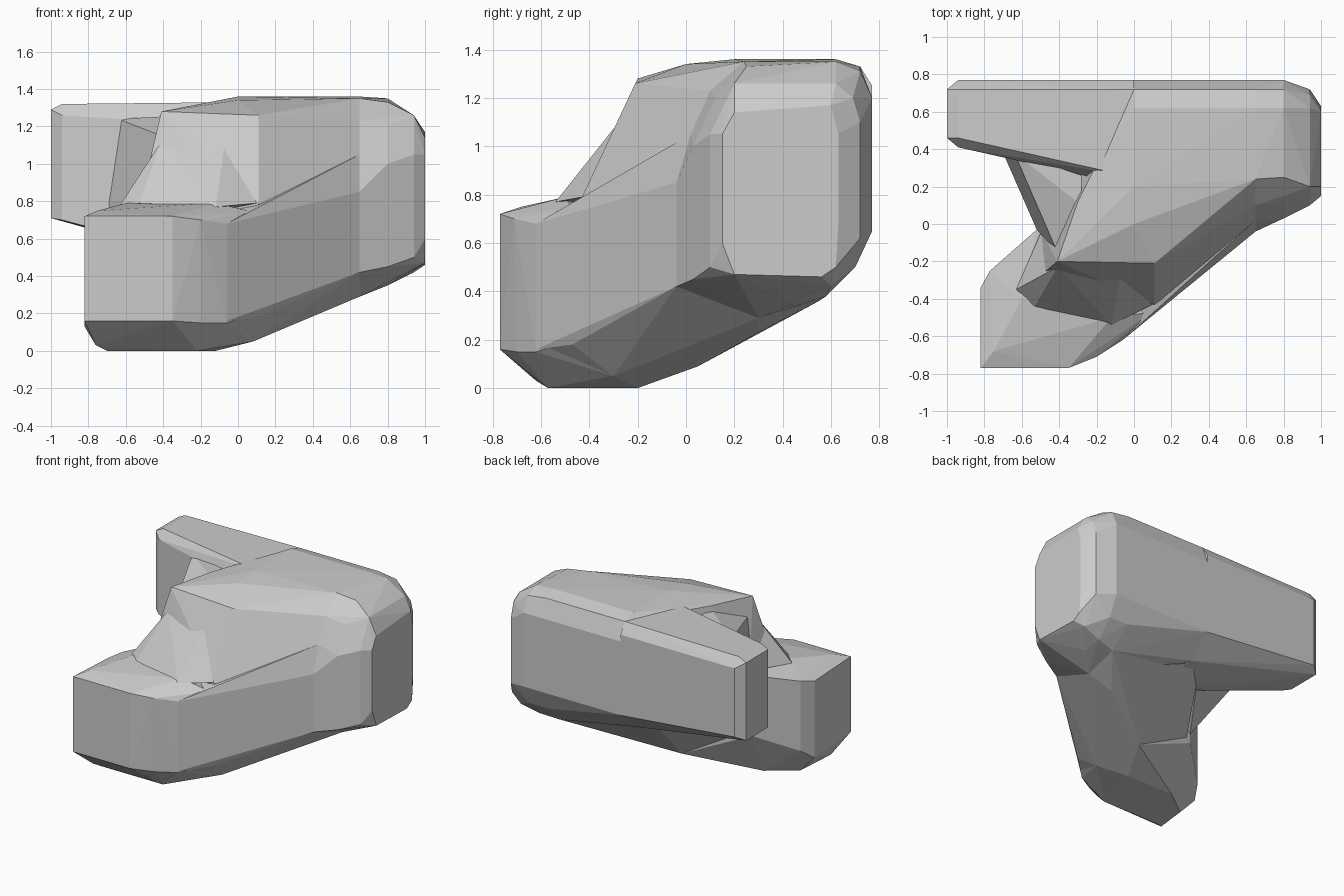
import bpy, bmesh


def hull(name, pts):
    """Flat-faced convex chunk of rock around a few corner points."""
    bm = bmesh.new()
    for p in pts:
        bm.verts.new(p)
    bmesh.ops.convex_hull(bm, input=bm.verts[:])
    bmesh.ops.delete(bm, geom=[v for v in bm.verts if not v.link_faces], context='VERTS')
    bmesh.ops.dissolve_limit(bm, angle_limit=0.03, verts=bm.verts[:], edges=bm.edges[:])
    bmesh.ops.recalc_face_normals(bm, faces=bm.faces[:])
    me = bpy.data.meshes.new(name)
    bm.to_mesh(me)
    bm.free()
    ob = bpy.data.objects.new(name, me)
    bpy.context.collection.objects.link(ob)
    return ob


def section(x, outline):
    return [(x, y, z) for y, z in outline]


# Cross-section shared by the middle and the right end
mid = section(.65, [(-.04, .42), (-.04, .85), (.02, 1.05), (.1, 1.23), (.24, 1.35), (.62, 1.36),
                    (.72, 1.33), (.77, 1.2), (.77, .65), (.7, .5), (.55, .36), (.3, .29)])

# Right end: chamfered sections shrinking to the end face
right = section(1, [(.15, .6), (.2, .47), (.56, .46), (.62, .5), (.63, .68),
                    (.63, 1.05), (.6, 1.17), (.2, 1.14), (.15, 1.05)])
right += section(.94, [(.1, .5), (.1, 1.05), (.2, 1.26), (.62, 1.26), (.69, 1.2),
                       (.72, 1.1), (.72, .62), (.6, .42)])
right += section(.8, [(.03, .45), (.03, 1.0), (.12, 1.2), (.25, 1.33), (.62, 1.35),
                      (.72, 1.31), (.77, 1.2), (.77, .65), (.7, .5), (.58, .38), (.45, .35)])
right_end = hull("right_end", mid + right)

# Middle rise with the steep front
core = [(-.41, -.2, 1.28), (.11, -.21, 1.26), (-.3, .12, 1.3), (0, .0, 1.34),
        (0, .2, 1.36), (0, .62, 1.36), (0, .72, 1.33), (-.41, -.21, 1.12),
        (-.12, -.39, .78), (.11, -.43, .79), (-.53, -.3, .77), (-.5, -.03, .78),
        (-.3, .2, .75), (0, .77, 1.2), (0, .77, .65), (0, .6, .5), (.1, -.44, .6)]
body = hull("rock", core + mid)

# Shallow skirt where the rise meets the front arm
skirt = hull("skirt", [(-.41, -.23, 1.12), (-.07, -.27, 1.11), (-.53, -.44, .79),
                       (-.63, -.35, .78), (-.12, -.54, .77), (.1, -.43, .79),
                       (-.5, -.05, .8), (0, 0, .7)])

# Front arm, low and chamfered underneath
front = [(x, -.77, z) for x in (-.82, -.35) for z in (.16, .72)]
front += [(-.82, -.34, .13), (-.82, -.34, .7), (-.77, -.25, .2), (-.77, -.25, .72),
          (-.76, -.62, .03), (-.7, -.57, 0), (-.7, -.35, 0), (-.22, -.57, 0),
          (-.12, -.2, 0), (-.5, -.2, 0), (-.2, -.7, .15), (-.2, -.71, .7),
          (-.06, -.62, .15), (-.06, -.62, .68), (.1, -.47, .2), (.1, -.47, .74),
          (.08, -.3, .05), (-.52, -.03, .33), (-.52, -.03, .78), (-.75, -.68, .75),
          (-.3, -.66, .75), (-.6, -.4, .79), (-.12, -.5, .79), (0, .05, .09)]
front_arm = hull("front_arm", front)

# Sloping underside joining the front arm to the right end
keel = [(-.06, -.62, .16), (-.06, -.62, .68), (.1, -.47, .18), (.1, -.47, .76),
        (.08, -.3, .05), (-.12, -.2, 0), (-.5, -.05, .35), (-.5, -.05, .75),
        (0, .05, .09), (.45, .3, .23), (-.1, .5, .5), (0, .77, .7), (.35, -.08, .19)]
underside = hull("underside", keel + [p for p in mid if p[2] < 1.1])

# Left arm along the back
left = [(-1, y, z) for y in (.46, .72) for z in (.71, 1.29)]
left += section(-.94, [(.41, .7), (.41, 1.26), (.46, 1.32), (.72, 1.32), (.77, 1.25), (.77, .74)])
left += [(-.82, .5, .66), (-.65, .35, .72), (-.65, .35, 1.24), (-.64, .4, 1.32)]
left += section(0, [(.2, 1.2), (.25, 1.33), (.72, 1.33), (.77, 1.25), (.77, .65), (.6, .5), (.2, .45)])
left_arm = hull("left_arm", left)

# Web filling the inside corner between the arms
web = hull("inner_web", [(-.7, .38, .8), (-.64, .38, 1.24), (-.52, -.03, .4),
                         (-.52, -.03, .8), (-.46, -.04, 1.06), (-.41, -.15, 1.15),
                         (-.3, .3, .55), (-.28, .26, 1.26), (-.28, .1, 1.26), (-.3, -.1, .6)])

# Fuse all chunks into a single solid
bpy.context.view_layer.objects.active = body
for part in (right_end, skirt, front_arm, underside, left_arm, web):
    mod = body.modifiers.new("fuse", 'BOOLEAN')
    mod.operation = 'UNION'
    mod.solver = 'EXACT'
    mod.object = part
    bpy.ops.object.modifier_apply(modifier=mod.name)
    bpy.data.objects.remove(part)
